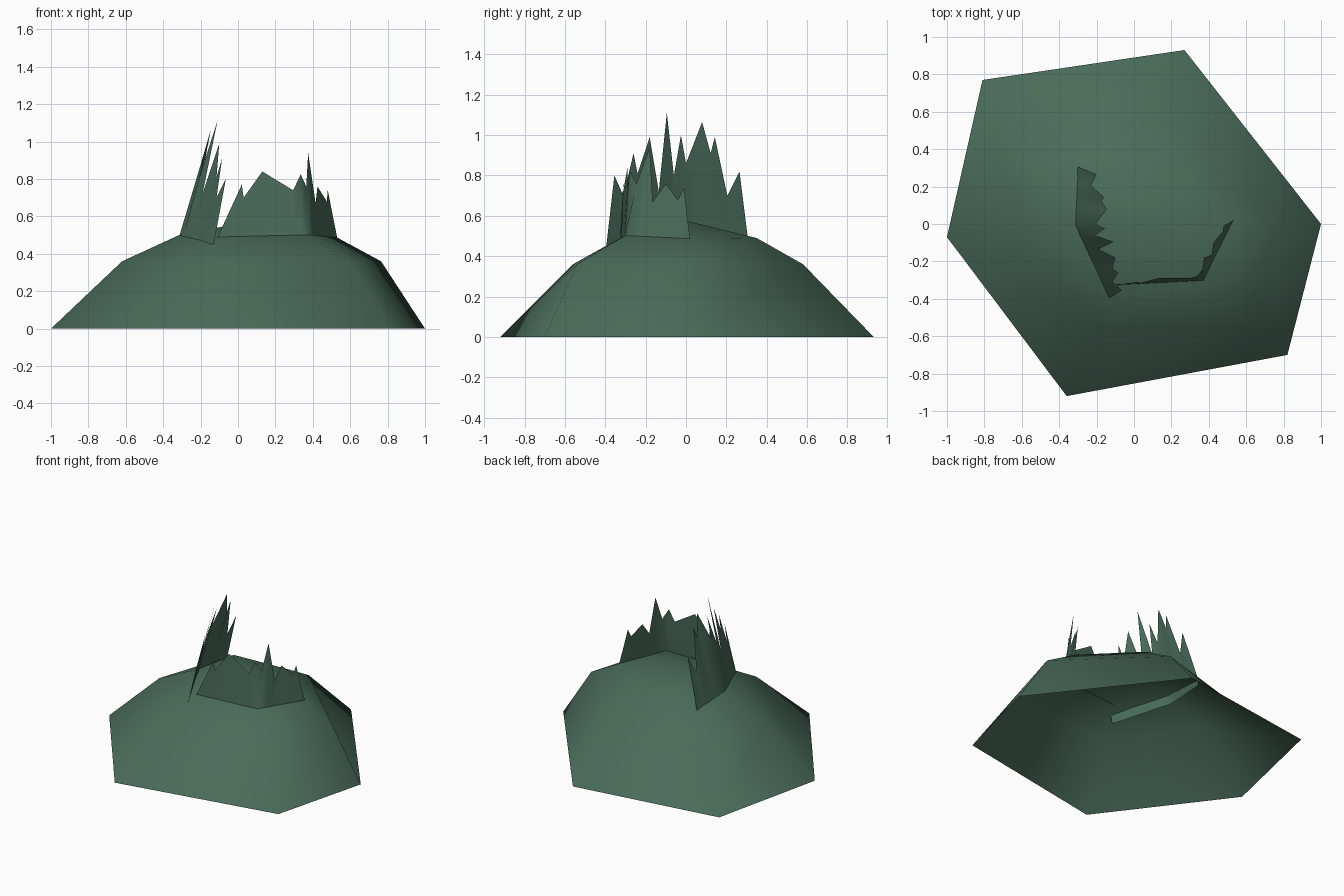
import bpy
from mathutils import Vector

green = bpy.data.materials.new("dark grass green")
green.diffuse_color = (0.068, 0.15, 0.103, 1)


def make(name, verts, faces, angle):
    mesh = bpy.data.meshes.new(name)
    mesh.from_pydata([tuple(v) for v in verts], [], faces)
    mesh.validate()
    mesh.materials.append(green)
    obj = bpy.data.objects.new(name, mesh)
    bpy.context.collection.objects.link(obj)
    bpy.ops.object.select_all(action='DESELECT')
    obj.select_set(True)
    bpy.context.view_layer.objects.active = obj
    bpy.ops.object.shade_smooth_by_angle(angle=angle)
    return obj


# Mound: irregular six-sided rings closing to a low peak, open underneath
rings = [
    [(-0.81, 0.77, 0), (0.27, 0.93, 0), (1, 0, 0),
     (0.82, -0.70, 0), (-0.36, -0.92, 0), (-1, -0.07, 0)],
    [(-0.48, 0.39, 0.36), (0.17, 0.58, 0.36), (0.765, 0.01, 0.36),
     (0.60, -0.54, 0.36), (-0.18, -0.56, 0.36), (-0.62, -0.03, 0.36)],
    [(-0.25, 0.31, 0.50), (0.19, 0.35, 0.49), (0.53, 0.02, 0.487),
     (0.37, -0.302, 0.502), (-0.10, -0.327, 0.49), (-0.315, 0, 0.50)],
]
verts = [p for ring in rings for p in ring] + [(0.07, 0.0, 0.575)]
faces = []
for i in range(6):
    j = (i + 1) % 6
    for r in (0, 6):
        faces.append((r + j, r + i, r + 6 + i, r + 6 + j))
    faces.append((12 + j, 12 + i, 18))
make("mound", verts, faces, 1.4)


# Grass cards: jagged bent sheets standing on a base line, leaning inward
def grass_card(name, segments, sink):
    base, tips = [], []
    for start, end, points in segments:
        a, b = Vector(start), Vector(end)
        pts = [Vector(p) for p in points]
        span = (b - a).xy
        along = [(p - pts[0]).xy.dot(span) for p in pts]
        for p, d in zip(pts, along):
            foot = a.lerp(b, d / along[-1])
            base.append(foot + Vector(sink))
            tips.append(p)
    n = len(base)
    # drop the repeated column where two segments meet
    cols = [i for i in range(n) if i == 0 or (tips[i] - tips[i - 1]).length > 1e-5]
    vs = [base[i] for i in cols] + [tips[i] for i in cols]
    m = len(cols)
    fs = []
    for i in range(m - 1):
        fs.append((i, i + 1, m + i + 1))
        fs.append((i, m + i + 1, m + i))
    make(name, vs, fs, 1.5)


bend = (-0.315, 0, 0.5)
grass_card("tall_grass", [
    ((-0.295, 0.305, 0.50), bend,
     [(-0.295, 0.305, 0.50), (-0.20, 0.265, 0.82), (-0.23, 0.205, 0.70),
      (-0.16, 0.143, 0.99), (-0.175, 0.122, 0.91), (-0.145, 0.08, 1.065),
      (-0.205, 0, 0.86)]),
    (bend, (-0.13, -0.395, 0.45),
     [(-0.205, 0, 0.86), (-0.155, -0.025, 1.0), (-0.21, -0.06, 0.80),
      (-0.11, -0.095, 1.11), (-0.19, -0.135, 0.72), (-0.10, -0.18, 0.99),
      (-0.115, -0.24, 0.81), (-0.085, -0.26, 0.91), (-0.115, -0.31, 0.70),
      (-0.065, -0.355, 0.80), (-0.13, -0.395, 0.45)]),
], (-0.015, -0.005, -0.06))

bend = (0.37, -0.302, 0.502)
grass_card("low_grass", [
    ((-0.11, -0.327, 0.487), bend,
     [(-0.11, -0.327, 0.487), (0.02, -0.31, 0.77), (0.03, -0.315, 0.70),
      (0.13, -0.29, 0.84), (0.295, -0.29, 0.74), (0.335, -0.28, 0.825),
      (0.365, -0.245, 0.76)]),
    (bend, (0.53, 0.02, 0.487),
     [(0.365, -0.245, 0.76), (0.375, -0.18, 0.94), (0.415, -0.165, 0.67),
      (0.425, -0.10, 0.76), (0.475, -0.04, 0.68), (0.48, -0.01, 0.74),
      (0.53, 0.02, 0.487)]),
], (0, 0, -0.001))
